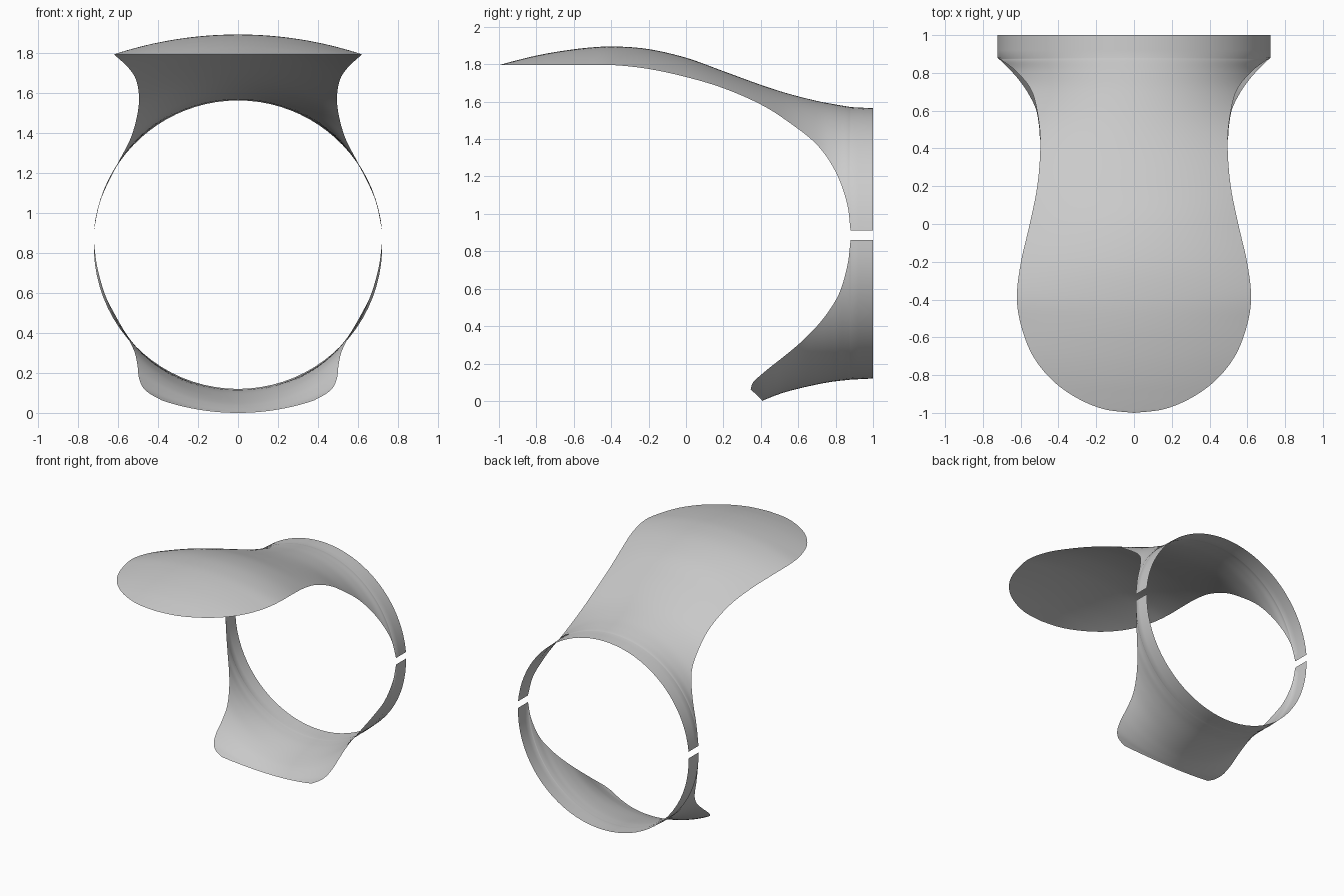
import bpy, bmesh, math
from mathutils import Vector

if "Cube" in bpy.data.objects:
    bpy.data.objects.remove(bpy.data.objects["Cube"])


def spline(rows, steps):
    """Catmull-Rom through rows of any width."""
    pts = [Vector(r) for r in rows]
    pts = [pts[0] * 2 - pts[1]] + pts + [pts[-1] * 2 - pts[-2]]
    out = []
    for a, b, c, d in zip(pts, pts[1:], pts[2:], pts[3:]):
        for i in range(steps):
            t = i / steps
            out.append(0.5 * (2 * b + (c - a) * t + (2 * a - 5 * b + 4 * c - d) * t * t
                              + (3 * b - a - 3 * c + d) * t ** 3))
    out.append(pts[-2])
    return out


def section(row, n):
    """Circular arc through left edge, centre and right edge of one cross-section."""
    w, ye, ze, yc, zc = row
    w = max(w, 0.0)
    sag = zc - ze
    half = 2 * math.atan2(abs(sag), w) if w > 1e-5 else 0
    sign = 1 if sag > 0 else -1
    pts = []
    for i in range(n + 1):
        u = 2 * i / n - 1
        if half < 1e-4:
            x, dz = w * u, 0
        else:
            r = w / math.sin(half)
            x, dz = r * math.sin(half * u), r * (1 - math.cos(half * u))
        pts.append((x, yc + (ye - yc) * u * u, zc - sign * dz))
    return pts


def sheet(name, rows, back, n=40, steps=6):
    bm = bmesh.new()
    path = spline(rows, steps)
    last = path[-1]
    path += [last.lerp(Vector(back), k / 3) for k in (1, 2, 3)]
    grid = [[bm.verts.new(p) for p in section(r, n)] for r in path]
    for a, b in zip(grid, grid[1:]):
        for i in range(n):
            bm.faces.new((a[i], a[i + 1], b[i + 1], b[i]))
    bmesh.ops.remove_doubles(bm, verts=bm.verts, dist=1e-4)
    for f in bm.faces:
        f.smooth = True
    me = bpy.data.meshes.new(name)
    bm.to_mesh(me)
    bm.free()
    ob = bpy.data.objects.new(name, me)
    bpy.context.collection.objects.link(ob)
    return ob


# Each row: half width, edge y, edge z, centre y, centre z
# Upper lip: rounded tongue flowing back into a half ring
upper = [(w, y, ze, y, zc) for w, y, ze, zc in [
    (0, -1, 1.795, 1.795), (.16, -.98, 1.795, 1.801), (.31, -.917, 1.795, 1.818),
    (.44, -.82, 1.795, 1.842), (.54, -.69, 1.795, 1.867), (.60, -.53, 1.795, 1.888),
    (.62, -.38, 1.795, 1.895), (.598, -.2, 1.775, 1.881), (.552, 0, 1.732, 1.835),
    (.512, .2, 1.672, 1.763), (.496, .4, 1.585, 1.69), (.505, .55, 1.49, 1.642),
    (.54, .7, 1.37, 1.604), (.615, .8, 1.225, 1.585), (.69, .86, 1.06, 1.575),
    (.722, .88, .91, 1.571)]]
sheet("upper_lip", upper, (.722, 1, .91, 1, 1.565))

# Lower lip: short scoop with rounded front corners and a half ring at the back
lower = [
    (.38, .346, .062, .41, .0), (.44, .356, .095, .415, .004), (.478, .39, .13, .43, .010),
    (.497, .45, .18, .475, .028), (.503, .52, .235, .53, .047), (.52, .61, .31, .61, .068),
    (.565, .70, .40, .70, .088), (.615, .77, .49, .77, .101), (.665, .825, .59, .825, .108),
    (.705, .864, .73, .864, .112), (.722, .88, .86, .88, .114)]
sheet("lower_lip", lower, (.722, 1, .86, 1, .12))
